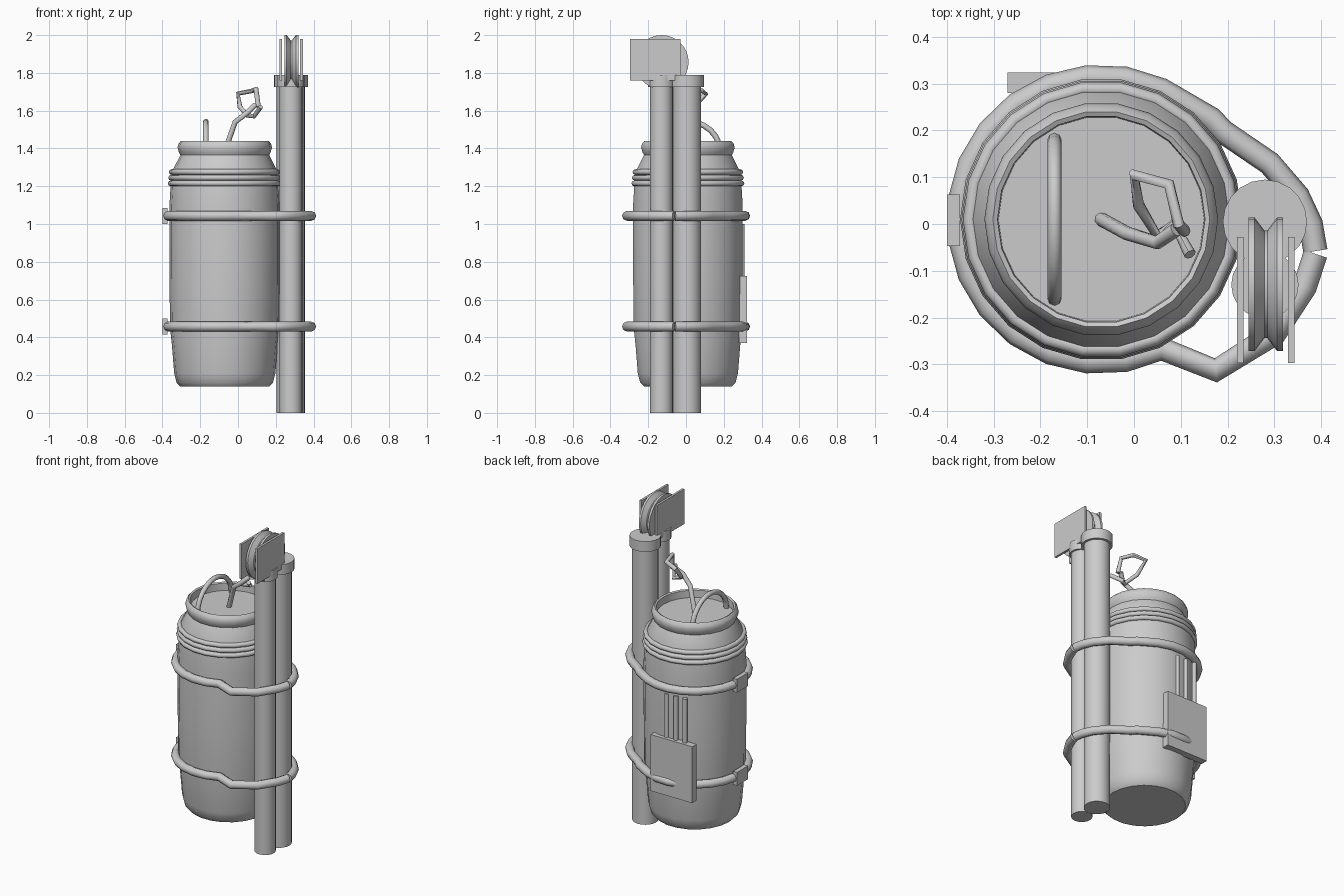
import bpy, bmesh, math
from mathutils import Vector

if "Cube" in bpy.data.objects:
    bpy.data.objects.remove(bpy.data.objects["Cube"])

CX, CY = -0.07, 0.01  # barrel axis

grey = bpy.data.materials.new("plain_grey")
grey.diffuse_color = (0.6, 0.6, 0.6, 1)
grey.use_nodes = True
grey.node_tree.nodes["Principled BSDF"].inputs["Base Color"].default_value = grey.diffuse_color


def finish(ob, name, smooth=True, angle=40):
    ob.name = name
    ob.data.materials.clear()
    ob.data.materials.append(grey)
    bpy.ops.object.select_all(action='DESELECT')
    ob.select_set(True)
    bpy.context.view_layer.objects.active = ob
    if smooth:
        bpy.ops.object.shade_smooth_by_angle(angle=math.radians(angle))
    return ob


def box(name, lo, hi):
    lo, hi = Vector(lo), Vector(hi)
    bpy.ops.mesh.primitive_cube_add(size=1, location=(lo + hi) / 2)
    ob = bpy.context.object
    for v in ob.data.vertices:
        v.co = Vector(a * b for a, b in zip(v.co, hi - lo))
    return finish(ob, name, False)


def cylinder(name, x, y, r, z0, z1, sides=20):
    bpy.ops.mesh.primitive_cylinder_add(vertices=sides, radius=r, depth=z1 - z0,
                                        location=(x, y, (z0 + z1) / 2))
    return finish(bpy.context.object, name)


def lathe(name, profile, sides, loc, rot=(0, 0, 0)):
    """Spin an (r, z) profile around z; r = 0 closes the ends."""
    bm = bmesh.new()
    vs = [bm.verts.new((r, 0, z)) for r, z in profile]
    es = [bm.edges.new(p) for p in zip(vs, vs[1:])]
    bmesh.ops.spin(bm, geom=vs + es, cent=(0, 0, 0), axis=(0, 0, 1),
                   angle=math.tau, steps=sides, use_duplicate=False)
    bmesh.ops.remove_doubles(bm, verts=bm.verts, dist=1e-4)
    bmesh.ops.recalc_face_normals(bm, faces=bm.faces)
    me = bpy.data.meshes.new(name)
    bm.to_mesh(me)
    ob = bpy.data.objects.new(name, me)
    ob.location, ob.rotation_euler = loc, rot
    bpy.context.collection.objects.link(ob)
    return finish(ob, name)


def tube(name, pts, r):
    cu = bpy.data.curves.new(name, 'CURVE')
    cu.dimensions = '3D'
    cu.bevel_depth, cu.bevel_resolution, cu.use_fill_caps = r, 2, True
    sp = cu.splines.new('POLY')
    sp.points.add(len(pts) - 1)
    for p, c in zip(sp.points, pts):
        p.co = (*c, 1)
    ob = bpy.data.objects.new(name, cu)
    bpy.context.collection.objects.link(ob)
    bpy.ops.object.select_all(action='DESELECT')
    ob.select_set(True)
    bpy.context.view_layer.objects.active = ob
    bpy.ops.object.convert(target='MESH')
    return finish(bpy.context.object, name, angle=50)


# Barrel with rolled rim and recessed lid
lathe("barrel", [(0, 0.14), (0.235, 0.14), (0.255, 0.16), (0.268, 0.21), (0.28, 0.36),
                 (0.29, 0.45), (0.293, 0.75), (0.293, 1.1), (0.287, 1.2), (0.278, 1.28),
                 (0.235, 1.365), (0.243, 1.38), (0.25, 1.405), (0.245, 1.425),
                 (0.232, 1.44), (0.222, 1.435), (0.22, 1.39), (0, 1.39)],
      22, (CX, CY, 0))

# Rope wound three times around the shoulder
for i, z in enumerate((1.215, 1.245, 1.275)):
    bpy.ops.mesh.primitive_torus_add(major_segments=22, minor_segments=8,
                                     major_radius=0.287 - 0.003 * i, minor_radius=0.015,
                                     location=(CX, CY, z))
    finish(bpy.context.object, f"rope_ring_{i + 1}", angle=60)

# Lid handle
tube("lid_handle", [(-0.17, CY + 0.17 * math.cos(a), 1.385 + 0.157 * math.sin(a))
                    for a in (math.pi * i / 12 for i in range(13))], 0.015)

# Bent hook and its loop
tube("hook_stem", [(-0.07, 0.01, 1.385), (-0.015, -0.02, 1.54), (0.05, -0.04, 1.59),
                   (0.09, -0.012, 1.63)], 0.015)
tube("hook_loop", [(0.12, -0.065, 1.62), (0.085, 0.0, 1.57), (0.05, -0.025, 1.575),
                   (0.01, 0.04, 1.62), (0.0, 0.105, 1.69), (0.075, 0.085, 1.705),
                   (0.095, 0.0, 1.715), (0.108, -0.015, 1.62)], 0.013)

# Uprights and end caps
for side, y, r, rc in (("front", -0.13, 0.061, 0.072), ("back", 0.005, 0.075, 0.09)):
    cylinder(side + "_pipe", 0.28, y, r, 0, 1.75)
    cylinder(side + "_pipe_cap", 0.28, y, rc, 1.725, 1.79)

# Grooved pulley between two cheek plates
lathe("pulley", [(0, -0.037), (0.143, -0.037), (0.143, -0.024), (0.115, -0.003),
                 (0.115, 0.003), (0.143, 0.024), (0.143, 0.037), (0, 0.037)],
      28, (0.282, -0.129, 1.857), (0, math.pi / 2, 0))
for n, x in (("left", 0.22), ("right", 0.329)):
    box(n + "_cheek_plate", (x, -0.297, 1.76), (x + 0.014, -0.028, 1.98))

# Straps around barrel and pipes, with buckles on the left
arc = [(CX + 0.305 * math.cos(a), CY + 0.305 * math.sin(a))
       for a in (math.radians(65 + 230 * i / 15) for i in range(16))]
path = [(0.388, -0.058), (0.378, 0.0), (0.35, 0.06), (0.29, 0.13), (0.19, 0.198),
        (0.165, 0.225)] + arc + [(0.175, -0.313), (0.3, -0.235), (0.365, -0.135),
                                 (0.388, -0.064)]
for n, z in (("lower", 0.457), ("upper", 1.043)):
    tube(n + "_strap", [(x, y, z) for x, y in path], 0.026)
    box(n + "_buckle", (-0.4, -0.047, z - 0.042), (-0.372, 0.063, z + 0.042))

# Control box and conduits on the back
box("control_box", (-0.27, 0.28, 0.37), (0.02, 0.324, 0.725))
for i in range(3):
    cylinder(f"conduit_{i + 1}", -0.2 + 0.063 * i, 0.296, 0.014, 0.7, 1.0, 10)
